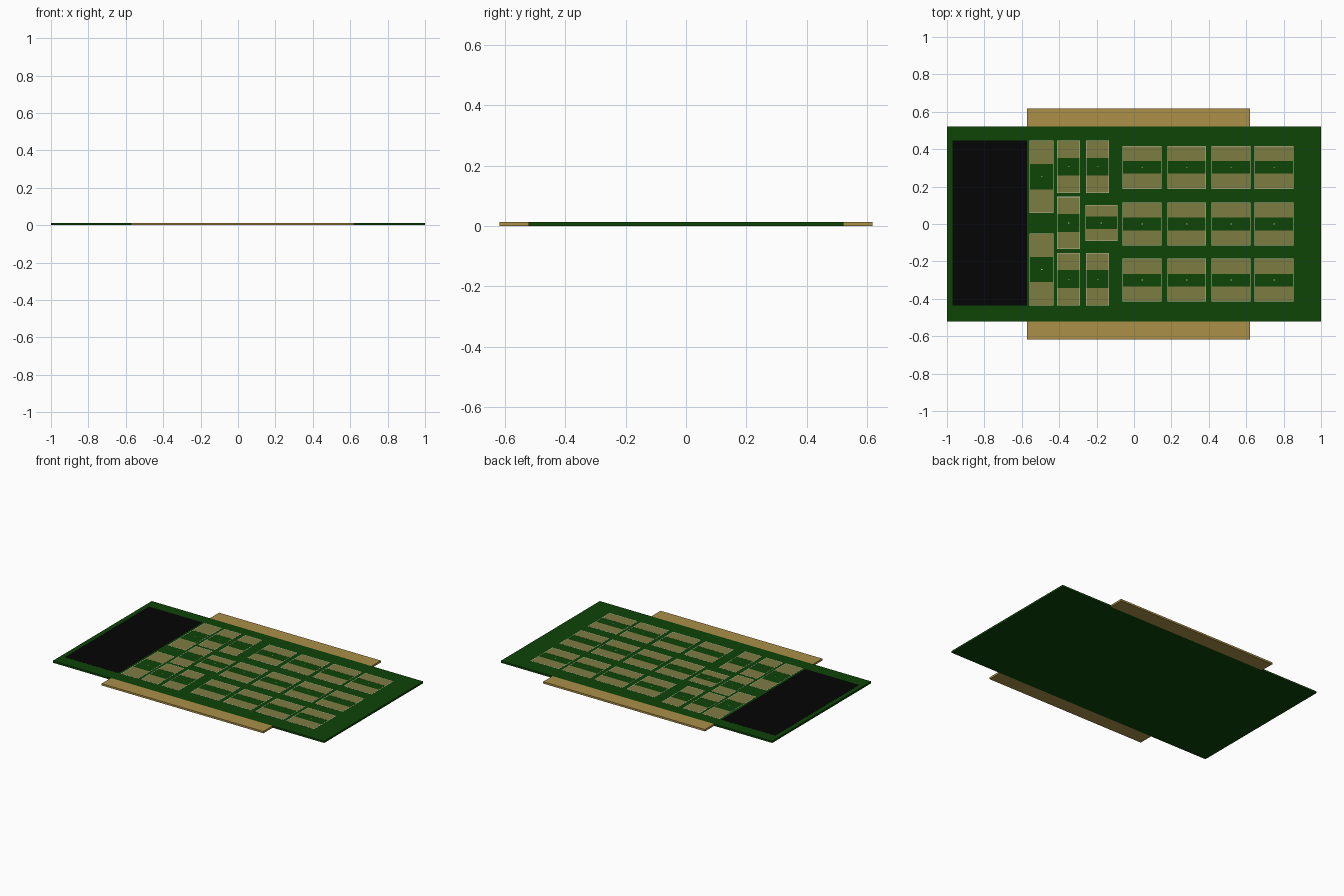
import bpy, bmesh

if "Cube" in bpy.data.objects:
    bpy.data.objects.remove(bpy.data.objects["Cube"])

TOP = 0.0125


def material(name, rgb):
    m = bpy.data.materials.new(name)
    m.diffuse_color = (*[(c / 255) ** 2.2 for c in rgb], 1)
    m.use_nodes = True
    m.node_tree.nodes["Principled BSDF"].inputs["Base Color"].default_value = m.diffuse_color
    return m


GREEN = material("board_green", (21, 70, 15))
BRASS = material("brass", (170, 142, 74))
PAD = material("pad_tan", (125, 123, 68))
BLACK = material("black", (13, 13, 13))
WHITE = material("outline_white", (190, 190, 165))


def boxes(name, mat, items):
    """One object made of boxes given as (x0, x1, y0, y1, z0, z1)."""
    bm = bmesh.new()
    for x0, x1, y0, y1, z0, z1 in items:
        vs = bmesh.ops.create_cube(bm, size=1)["verts"]
        bmesh.ops.scale(bm, vec=(x1 - x0, y1 - y0, z1 - z0), verts=vs)
        bmesh.ops.translate(bm, vec=((x0 + x1) / 2, (y0 + y1) / 2, (z0 + z1) / 2), verts=vs)
    me = bpy.data.meshes.new(name)
    bm.to_mesh(me)
    bm.free()
    me.materials.append(mat)
    ob = bpy.data.objects.new(name, me)
    bpy.context.collection.objects.link(ob)
    return ob


def footprint(name, cx, cy, w, h, gap):
    """Two solder pads split by a gap, a thin outline and a centre mark."""
    x0, x1, y0, y1 = cx - w / 2, cx + w / 2, cy - h / 2, cy + h / 2
    z0, z1, t = TOP - 0.001, TOP + 0.0005, 0.003
    boxes(name + "_pads", PAD, [
        (x0 + t, x1 - t, cy + gap / 2, y1 - t, z0, z1),
        (x0 + t, x1 - t, y0 + t, cy - gap / 2, z0, z1)])
    boxes(name + "_outline", WHITE, [
        (x0, x0 + t, y0, y1, z0, z1), (x1 - t, x1, y0, y1, z0, z1),
        (x0 + t, x1 - t, y0, y0 + t, z0, z1), (x0 + t, x1 - t, y1 - t, y1, z0, z1),
        (cx - 0.004, cx + 0.004, cy - 0.002, cy + 0.002, z0, z1)])


# Board, side flanges and black panel
boxes("circuit_board", GREEN, [(-1, 1, -0.521, 0.521, 0, TOP)])
for side, s in (("front", -1), ("back", 1)):
    ya, yb = sorted((s * 0.521, s * 0.618))
    boxes(side + "_flange", BRASS, [(-0.572, 0.62, ya, yb, 0, TOP)])
boxes("black_panel", BLACK, [(-0.97, -0.573, -0.437, 0.446, TOP - 0.001, TOP + 0.0005)])

# Tall footprints beside the panel
for i, cy in enumerate((0.252, -0.243)):
    footprint(f"large_footprint_{i}", -0.494, cy, 0.128, 0.387, 0.135)

# Medium footprints
medium = [(-0.35, 0.306), (-0.35, 0.006), (-0.35, -0.295), (-0.195, 0.306), (-0.195, -0.295)]
for i, (cx, cy) in enumerate(medium):
    footprint(f"medium_footprint_{i}", cx, cy, 0.125, 0.28, 0.096)
footprint("small_footprint", -0.174, 0.006, 0.17, 0.192, 0.066)

# Regular grid of wide footprints
for c, cx in enumerate((0.043, 0.282, 0.519, 0.749)):
    for r, cy in enumerate((0.303, 0.0, -0.3)):
        footprint(f"wide_footprint_{c}_{r}", cx, cy, 0.208, 0.23, 0.068)
